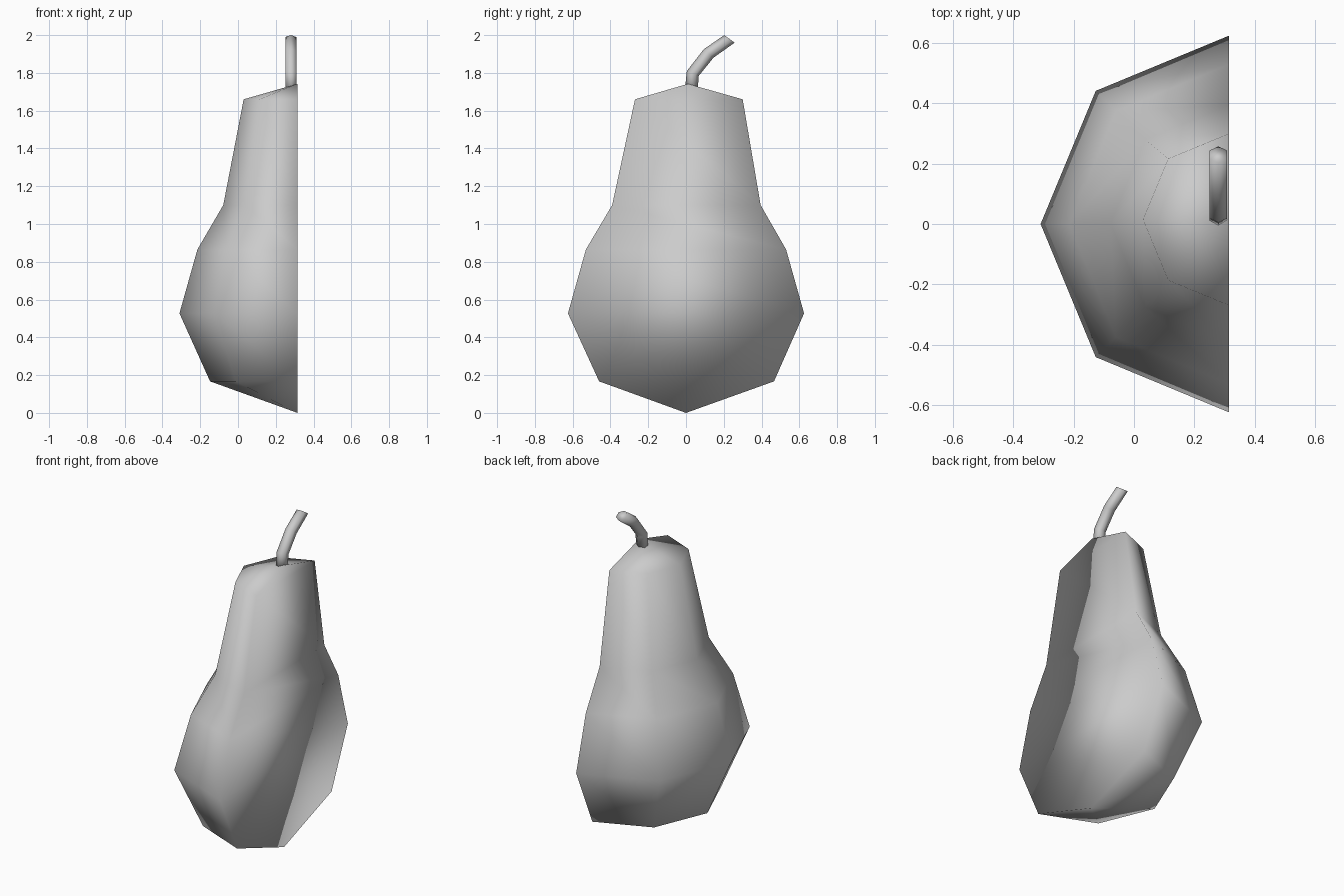
import bpy, bmesh
from math import sin, cos, pi, radians

cube = bpy.data.objects.get("Cube")
if cube:
    bpy.data.objects.remove(cube, do_unlink=True)

CUT_X = 0.315   # plane of the cut face


def material(name, rgb):
    m = bpy.data.materials.new(name)
    m.use_nodes = True
    m.diffuse_color = (*rgb, 1)
    m.node_tree.nodes["Principled BSDF"].inputs["Base Color"].default_value = (*rgb, 1)
    return m


def finish(bm, name, mat):
    bmesh.ops.recalc_face_normals(bm, faces=bm.faces)
    for f in bm.faces:
        f.smooth = True
    mesh = bpy.data.meshes.new(name)
    bm.to_mesh(mesh)
    bm.free()
    mesh.materials.append(mat)
    ob = bpy.data.objects.new(name, mesh)
    bpy.context.collection.objects.link(ob)
    return ob


grey = material("plain grey", (0.6, 0.6, 0.6))

# Halved fruit: half-octagon rings (radius, y centre, z) with a flat cut face
rings = [(0.463, 0.003, 0.167), (0.625, 0, 0.527), (0.53, 0, 0.865),
         (0.393, 0.002, 1.1), (0.285, 0.015, 1.66)]
bm = bmesh.new()
bottom = bm.verts.new((CUT_X, 0, 0))
top = bm.verts.new((CUT_X, 0.01, 1.742))
loops = [[bm.verts.new((CUT_X - r * sin(i * pi / 4), cy - r * cos(i * pi / 4), z))
          for i in range(5)] for r, cy, z in rings]
for a, b in zip(loops, loops[1:]):
    for i in range(5):
        j = (i + 1) % 5     # the last step closes the cut face
        bm.faces.new((a[i], a[j], b[j], b[i]))
for tip, loop in ((bottom, loops[0]), (top, loops[-1])):
    for i in range(5):
        bm.faces.new((tip, loop[i], loop[(i + 1) % 5]))
finish(bm, "half_fruit", grey)

# Stem: six-sided bent tube, sections given as (y, z, tilt in degrees)
sections = [(0.028, 1.71, 0), (0.036, 1.797, 22), (0.12, 1.903, 42), (0.23, 1.98, 36)]
R = 0.034
bm = bmesh.new()
tube = []
for y, z, tilt in sections:
    t = radians(tilt)
    tube.append([bm.verts.new((0.28 + R * sin(k * pi / 3),
                               y + R * cos(k * pi / 3) * cos(t),
                               z - R * cos(k * pi / 3) * sin(t))) for k in range(6)])
for a, b in zip(tube, tube[1:]):
    for k in range(6):
        j = (k + 1) % 6
        bm.faces.new((a[k], a[j], b[j], b[k]))
bm.faces.new(tube[0])
bm.faces.new(tube[-1])
finish(bm, "stem", grey)
